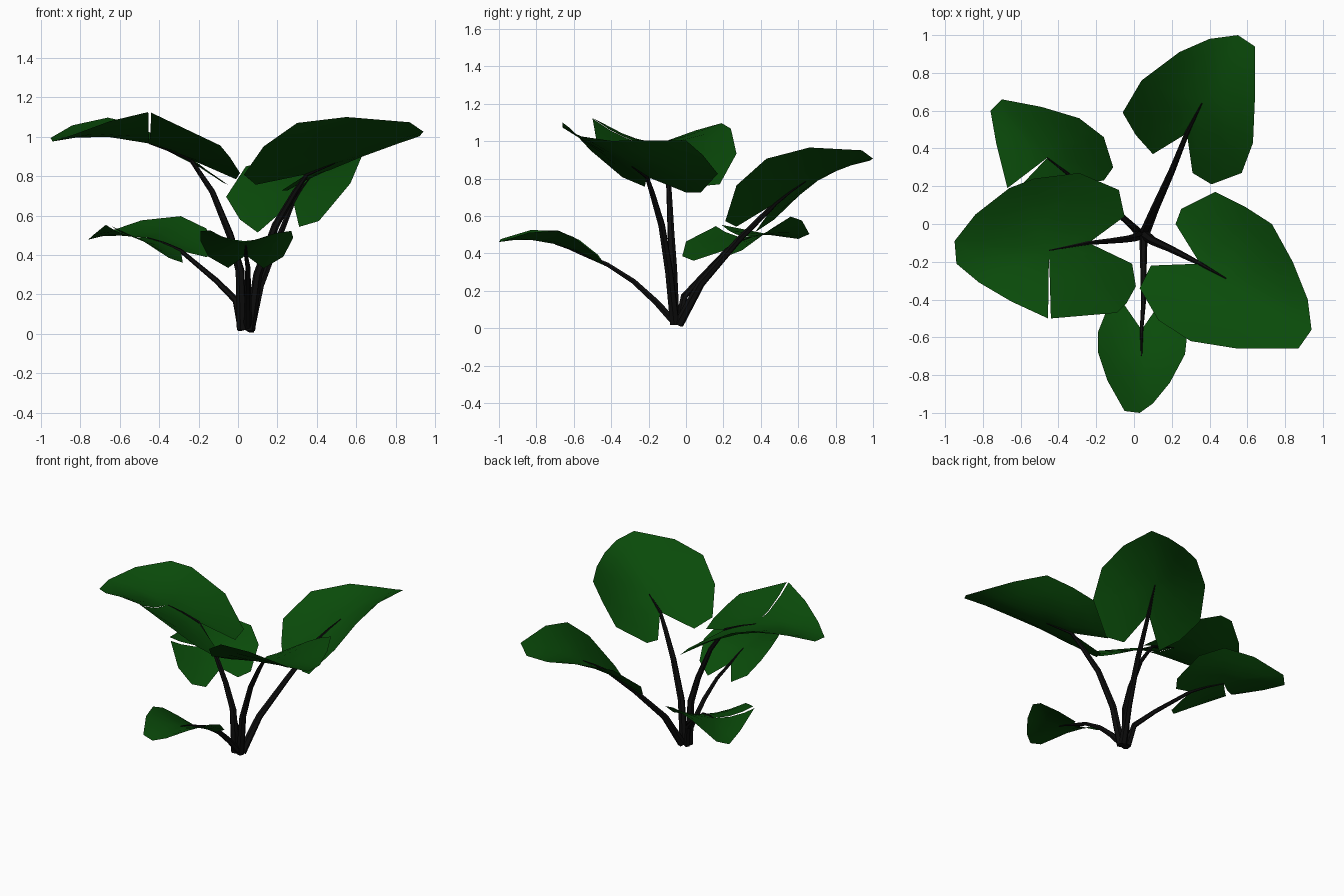
import bpy, bmesh
from mathutils import Vector


def material(name, rgb):
    m = bpy.data.materials.new(name)
    m.diffuse_color = (*rgb, 1)
    return m


GREEN = material("leaf_green", (0.003, 0.07, 0.003))
DARK = material("stem_dark", (0.004, 0.004, 0.004))
ROOT = Vector((0.05, -0.05))


# Leaf: plan outline around a centre, lifted by slope, droop, cupped sides and a sideways lean.
# Returns the points of its midrib so the stem can follow it.
def leaf(name, centre, notch, outline, z, slope, droop, cup, lean=0.0, split=False):
    c = Vector(centre)
    axis = (c - ROOT).normalized()
    side = Vector((-axis.y, axis.x))

    def lift(p):
        a, s = (p - c).dot(axis), (p - c).dot(side)
        return (p.x, p.y, z + slope * a + droop * a * a
                + cup * s * s * (1 + 1.2 * a) + lean * s)

    bm = bmesh.new()
    hub = bm.verts.new(lift(c))
    rings = [[bm.verts.new(lift(c.lerp(Vector(p), f))) for p in outline]
             for f in (0.4, 0.75, 1.0)]
    n = len(outline)
    for i in range(n - 1 if split else n):
        j = (i + 1) % n
        bm.faces.new((hub, rings[0][i], rings[0][j]))
        for inner, outer in zip(rings, rings[1:]):
            bm.faces.new((inner[i], outer[i], outer[j], inner[j]))
    bmesh.ops.recalc_face_normals(bm, faces=bm.faces)
    if sum(f.normal.z for f in bm.faces) < 0:
        bmesh.ops.reverse_faces(bm, faces=bm.faces)
    for f in bm.faces:
        f.smooth = True
    me = bpy.data.meshes.new(name)
    bm.to_mesh(me)
    bm.free()
    me.materials.append(GREEN)
    bpy.context.collection.objects.link(bpy.data.objects.new(name, me))
    return [lift(Vector(notch).lerp(c, f)) for f in (0, 0.5, 1)]


# Stem: tapered low-poly tube along a path
def stem(name, path, thick=0.027, thin=0.003):
    cu = bpy.data.curves.new(name, 'CURVE')
    cu.dimensions = '3D'
    cu.bevel_depth = 1.0
    cu.bevel_resolution = 1
    cu.use_fill_caps = True
    sp = cu.splines.new('POLY')
    sp.points.add(len(path) - 1)
    for i, (pt, co) in enumerate(zip(sp.points, path)):
        pt.co = (*co, 1)
        pt.radius = thick + (thin - thick) * i / (len(path) - 1)
    cu.materials.append(DARK)
    ob = bpy.data.objects.new(name, cu)
    bpy.context.collection.objects.link(ob)
    bpy.ops.object.select_all(action='DESELECT')
    ob.select_set(True)
    bpy.context.view_layer.objects.active = ob
    bpy.ops.object.convert(target='MESH')
    bpy.ops.object.shade_smooth_by_angle()


# Large left leaf, torn along its front side
rib = leaf("left_leaf", (-0.45, -0.14), (-0.24, -0.10),
           [(-0.455, -0.50), (-0.65, -0.41), (-0.82, -0.31), (-0.94, -0.21), (-0.95, -0.09),
            (-0.84, 0.05), (-0.66, 0.19), (-0.53, 0.24), (-0.29, 0.27), (-0.08, 0.18),
            (-0.05, 0.04), (-0.24, -0.10), (-0.01, -0.21), (0.01, -0.33), (-0.04, -0.42),
            (-0.09, -0.47), (-0.44, -0.50)],
           0.965, 0.27, -0.5, 0.85, 0.08, split=True)
stem("left_stem", [(0.02, -0.06, 0.02), (0.01, -0.07, 0.32), (-0.04, -0.08, 0.50),
                   (-0.13, -0.09, 0.72)] + rib)

# Large right leaf
rib = leaf("right_leaf", (0.49, -0.29), (0.35, -0.21),
           [(0.22, 0.0), (0.25, 0.08), (0.43, 0.17), (0.59, 0.09), (0.73, 0.0), (0.84, -0.2),
            (0.92, -0.4), (0.94, -0.56), (0.87, -0.66), (0.55, -0.66), (0.30, -0.62),
            (0.13, -0.51), (0.03, -0.34), (0.09, -0.22), (0.35, -0.21)],
           0.865, 0.33, -0.06, 1.1, -0.13)
stem("right_stem", [(0.06, -0.06, 0.02), (0.10, -0.09, 0.30), (0.19, -0.13, 0.55),
                    (0.29, -0.18, 0.72)] + rib)

# Back right leaf
rib = leaf("back_leaf", (0.36, 0.64), (0.28, 0.48),
           [(-0.06, 0.59), (0.04, 0.76), (0.24, 0.91), (0.40, 0.98), (0.55, 1.0), (0.64, 0.94),
            (0.64, 0.66), (0.63, 0.43), (0.57, 0.27), (0.41, 0.21), (0.31, 0.27),
            (0.28, 0.48), (0.10, 0.37), (0.01, 0.47)],
           0.785, 0.53, -0.6, 1.15, -0.16)
stem("back_stem", [(0.06, -0.04, 0.02), (0.11, 0.08, 0.24), (0.20, 0.28, 0.47)] + rib)

# Small back left leaf, torn on its outer side
rib = leaf("back_left_leaf", (-0.46, 0.35), (-0.29, 0.22),
           [(-0.67, 0.19), (-0.73, 0.43), (-0.76, 0.60), (-0.70, 0.66), (-0.49, 0.62),
            (-0.29, 0.56), (-0.16, 0.46), (-0.11, 0.30), (-0.16, 0.23), (-0.29, 0.22),
            (-0.28, 0.04), (-0.35, -0.02), (-0.47, 0.0), (-0.64, 0.16)],
           0.487, 0.19, -0.56, 1.15, -0.1, split=True)
stem("back_left_stem", [(0.02, -0.04, 0.02), (-0.01, -0.01, 0.17),
                        (-0.11, 0.08, 0.27)] + rib, 0.022)

# Small front leaf
rib = leaf("front_leaf", (0.04, -0.70), (0.04, -0.56),
           [(-0.05, -0.99), (0.03, -1.0), (0.10, -0.95), (0.19, -0.84), (0.27, -0.69),
            (0.28, -0.60), (0.23, -0.48), (0.13, -0.43), (0.04, -0.56), (-0.05, -0.43),
            (-0.15, -0.47), (-0.19, -0.57), (-0.19, -0.68), (-0.14, -0.83)],
           0.45, 0.26, -0.75, 1.45)
stem("front_stem", [(0.05, -0.06, 0.03), (0.05, -0.16, 0.14), (0.05, -0.28, 0.25),
                    (0.05, -0.42, 0.34)] + rib, 0.022)
